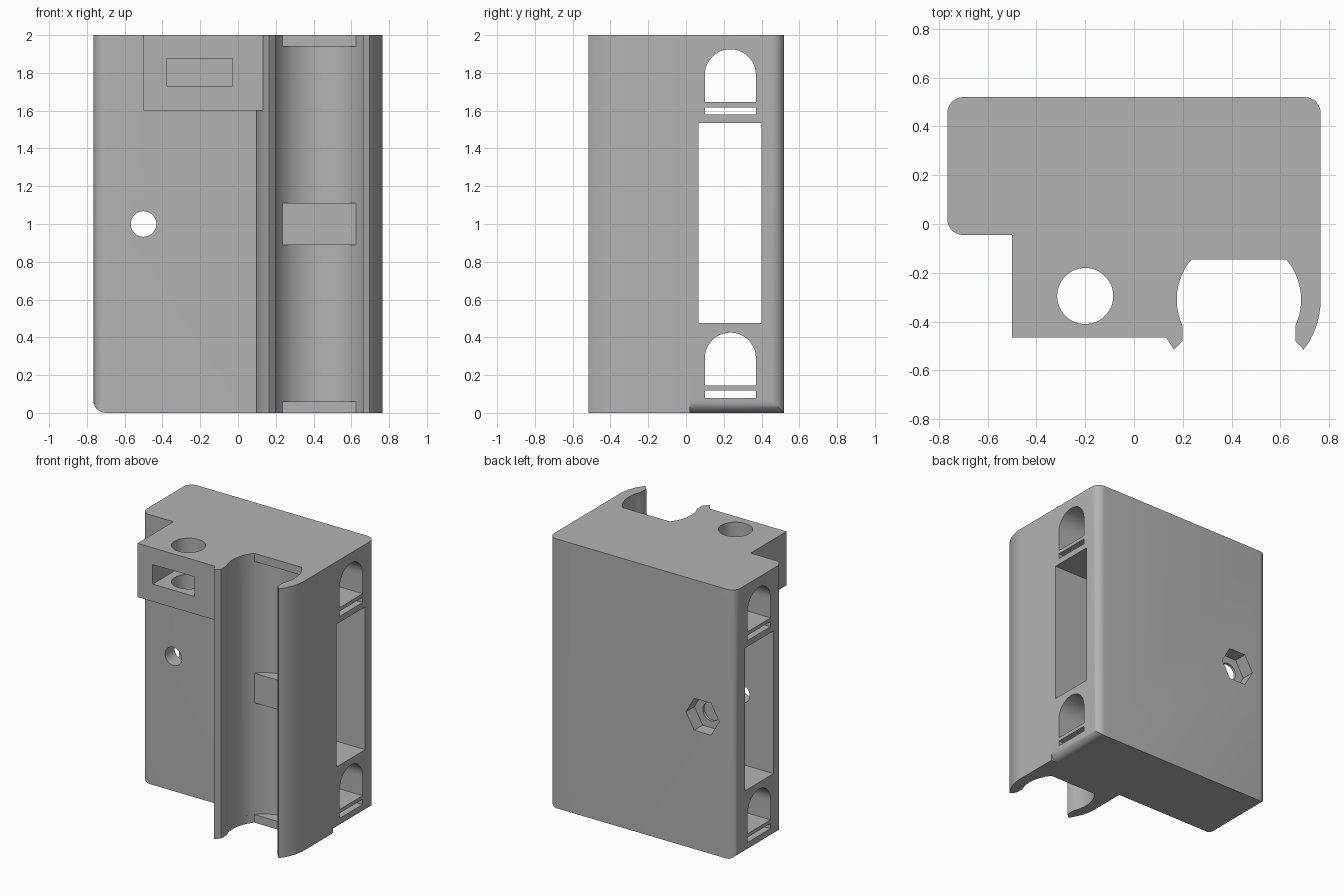
import bpy, bmesh, math
from mathutils import Matrix, Vector

if "Cube" in bpy.data.objects:
    bpy.data.objects.remove(bpy.data.objects["Cube"], do_unlink=True)

# One plastic colour for the whole print
grey = bpy.data.materials.new("grey plastic")
grey.use_nodes = True
grey.diffuse_color = (0.45, 0.45, 0.45, 1)
grey.node_tree.nodes["Principled BSDF"].inputs["Base Color"].default_value = (0.45, 0.45, 0.45, 1)

UP = Matrix.Identity(3)
ALONG_X = Matrix(((0, 0, 1), (1, 0, 0), (0, 1, 0)))   # profile in y, z
ALONG_Y = Matrix(((1, 0, 0), (0, 0, 1), (0, 1, 0)))   # profile in x, z


def prism(name, profile, lo, hi, axes=UP):
    """Extrude a closed 2D profile from lo to hi along the third axis."""
    bm = bmesh.new()
    face = bm.faces.new([bm.verts.new(axes @ Vector((u, v, lo))) for u, v in profile])
    top = bmesh.ops.extrude_face_region(bm, geom=[face])["geom"]
    bmesh.ops.translate(bm, vec=axes @ Vector((0, 0, hi - lo)),
                        verts=[g for g in top if isinstance(g, bmesh.types.BMVert)])
    bmesh.ops.recalc_face_normals(bm, faces=bm.faces)
    mesh = bpy.data.meshes.new(name)
    bm.to_mesh(mesh)
    bm.free()
    mesh.materials.append(grey)
    obj = bpy.data.objects.new(name, mesh)
    bpy.context.collection.objects.link(obj)
    return obj


def rect(u0, u1, v0, v1):
    return [(u0, v0), (u1, v0), (u1, v1), (u0, v1)]


def arc(cu, cv, r, start, end, n):
    angles = [math.radians(start + (end - start) * i / n) for i in range(n + 1)]
    return [(cu + r * math.cos(a), cv + r * math.sin(a)) for a in angles]


def circle(cu, cv, r, n=48):
    return arc(cu, cv, r, 0, 360, n)[:-1]


def combine(target, tool, operation):
    mod = target.modifiers.new(operation, 'BOOLEAN')
    mod.operation, mod.solver, mod.object = operation, 'EXACT', tool
    bpy.ops.object.select_all(action='DESELECT')
    bpy.context.view_layer.objects.active = target
    target.select_set(True)
    bpy.ops.object.modifier_apply(modifier=mod.name)
    bpy.data.objects.remove(tool, do_unlink=True)


# Main body: rounded upright edges and rounded lower side edges
body = prism("carriage_body", rect(-0.765, 0.765, -0.045, 0.52), 0, 2)
bm = bmesh.new()
bm.from_mesh(body.data)
edges = []
for e in bm.edges:
    a, b = e.verts
    d = b.co - a.co
    if abs(d.z) > 1 or (abs(d.y) > 0.1 and a.co.z < 0.1):
        edges.append(e)
bmesh.ops.bevel(bm, geom=edges, offset=0.065, segments=8, profile=0.5, affect='EDGES')
bm.to_mesh(body.data)
bm.free()

# Bearing holder: outer wall, then a clip-shaped pocket with three flat seats
CX, CY = 0.43, -0.31
outer = arc(CX, CY, 0.335, 180, 360, 48) + [(0.765, 0.02), (0.095, 0.02)]
holder = prism("bearing_holder", outer, 0, 2)
# Clip mouth: straight lips with chamfered tips
lip, tip = 0.232, 0.265
mouth = [(CX - lip, CY), (CX - lip, -0.48), (CX - tip, -0.515), (CX - tip, -0.7),
         (CX + tip, -0.7), (CX + tip, -0.515), (CX + lip, -0.48), (CX + lip, CY)]
combine(holder, prism("mouth_cutter", mouth, -0.1, 2.1), 'DIFFERENCE')
seat = math.degrees(math.asin(0.165 / 0.255))
combine(holder, prism("pocket_cutter", arc(CX, CY, 0.255, 180 - seat, 360 + seat, 48),
                      -0.1, 2.1), 'DIFFERENCE')
for lo, hi in ((0.06, 0.89), (1.11, 1.94)):
    combine(holder, prism("bearing_cutter", circle(CX, CY, 0.255, 64), lo, hi), 'DIFFERENCE')

# Mounting block at the top
block = prism("mounting_block", rect(-0.5, 0.134, -0.465, 0.0), 1.6, 2)
combine(body, holder, 'UNION')
combine(body, block, 'UNION')

# Screw hole and nut slot in the block
cutters = [
    prism("screw_hole", circle(-0.2, -0.295, 0.115), 1.5, 2.1),
    prism("nut_slot", rect(-0.375, -0.03, 1.73, 1.875), -0.6, -0.12, ALONG_Y),
    # Cross hole with a hexagonal recess at the back
    prism("cross_hole", circle(-0.5, 1.0, 0.068, 32), -0.2, 0.7, ALONG_Y),
    prism("hex_recess", circle(-0.5, 1.0, 0.137, 6), 0.42, 0.7, ALONG_Y),
    # Long window through both sides
    prism("window", rect(0.065, 0.4, 0.475, 1.535), -1, 1, ALONG_X),
]
# Arched belt openings, each above a thin slot
for z in (0, 1.5):
    arch = [(0.1, z + 0.145), (0.37, z + 0.145)] + arc(0.235, z + 0.29, 0.135, 0, 180, 24)
    cutters.append(prism("arch", arch, -1, 1, ALONG_X))
    cutters.append(prism("tie_slot", rect(0.1, 0.37, z + 0.08, z + 0.118), -1, 1, ALONG_X))
for cutter in cutters:
    combine(body, cutter, 'DIFFERENCE')

bpy.ops.object.shade_smooth_by_angle(angle=math.radians(30))
